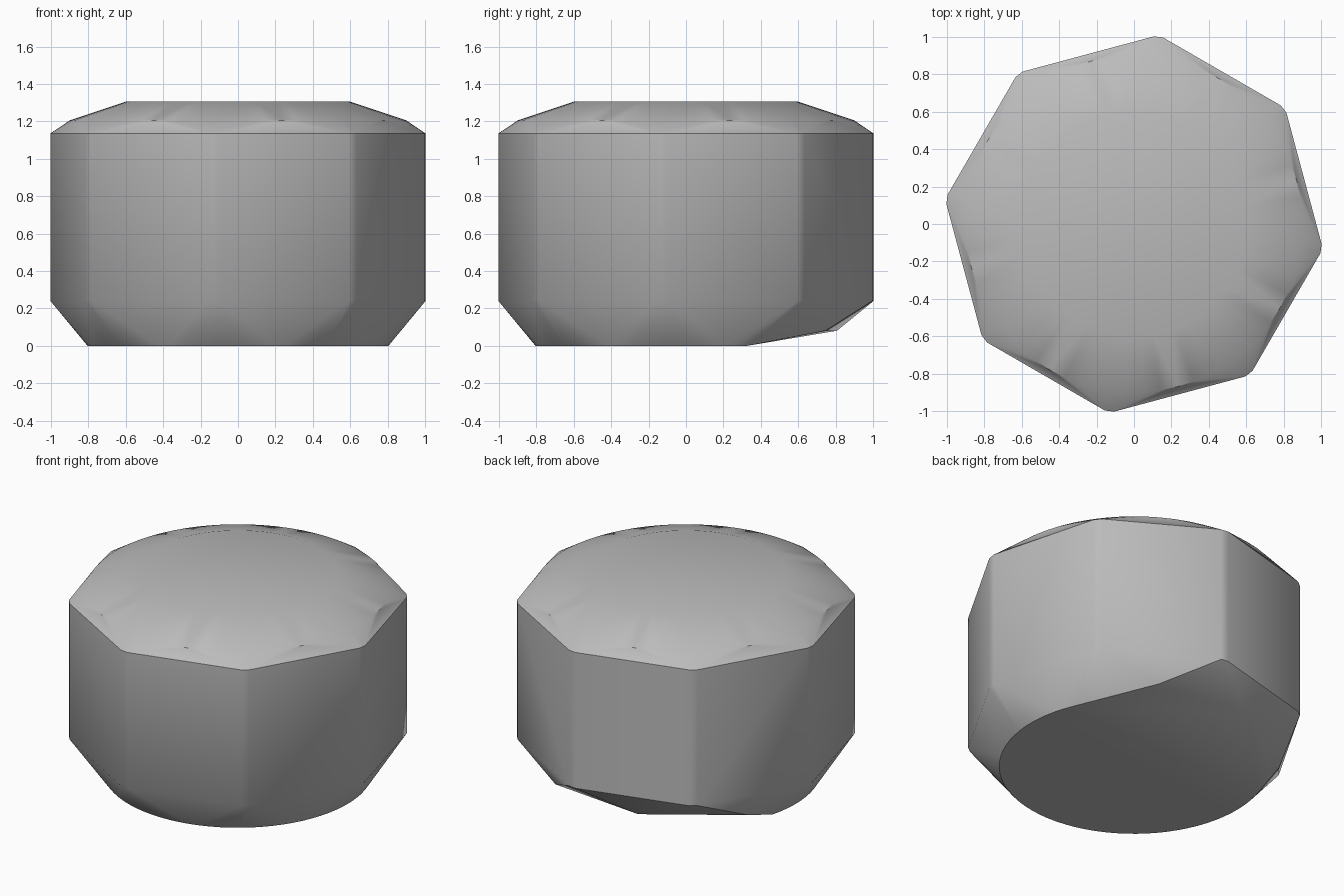
import bpy, bmesh
from math import cos, sin, radians

if "Cube" in bpy.data.objects:
    bpy.data.objects.remove(bpy.data.objects["Cube"], do_unlink=True)


def polar(radius, degrees, z):
    a = radians(degrees)
    return (radius * cos(a), radius * sin(a), z)


def arc(radius, start, end, steps, z):
    return [polar(radius, start + (end - start) * i / steps, z) for i in range(steps + 1)]


points = []

# Eight-sided wall with narrowly chamfered corners
for z in (0.24, 1.135):
    for i in range(8):
        for chamfer in (-1.4, 1.4):
            points.append(polar(1.009, 37.5 + 45 * i + chamfer, z))

# Domed cap: shoulder ring and flat crown
points += arc(0.9, 15, 375, 64, 1.205)
points += arc(0.6, 15, 375, 64, 1.305)

# Round foot, with a raised faceted edge at the back
points += arc(0.805, 165, 384, 48, 0)
for degrees, radius in ((60, 0.86), (105, 0.835), (150, 0.88)):
    points.append(polar(radius, degrees, 0.08))

# Skin the sections into one solid
bm = bmesh.new()
for p in points:
    bm.verts.new(p)
bmesh.ops.remove_doubles(bm, verts=bm.verts[:], dist=0.001)
hull = bmesh.ops.convex_hull(bm, input=bm.verts[:])
loose = [v for v in bm.verts if not v.link_faces]
bmesh.ops.delete(bm, geom=loose, context='VERTS')
bmesh.ops.dissolve_limit(bm, angle_limit=radians(0.5), verts=bm.verts[:], edges=bm.edges[:])
bmesh.ops.recalc_face_normals(bm, faces=bm.faces[:])

mesh = bpy.data.meshes.new("faceted_body")
bm.to_mesh(mesh)
bm.free()
body = bpy.data.objects.new("faceted_body", mesh)
bpy.context.collection.objects.link(body)

# Plain grey finish
grey = bpy.data.materials.new("plain_grey")
grey.use_nodes = True
colour = (0.5, 0.5, 0.5, 1)
grey.diffuse_color = colour
grey.node_tree.nodes["Principled BSDF"].inputs["Base Color"].default_value = colour
mesh.materials.append(grey)

# Soft shading with crisp rims
bpy.ops.object.select_all(action='DESELECT')
body.select_set(True)
bpy.context.view_layer.objects.active = body
bpy.ops.object.shade_smooth_by_angle(angle=radians(30))
